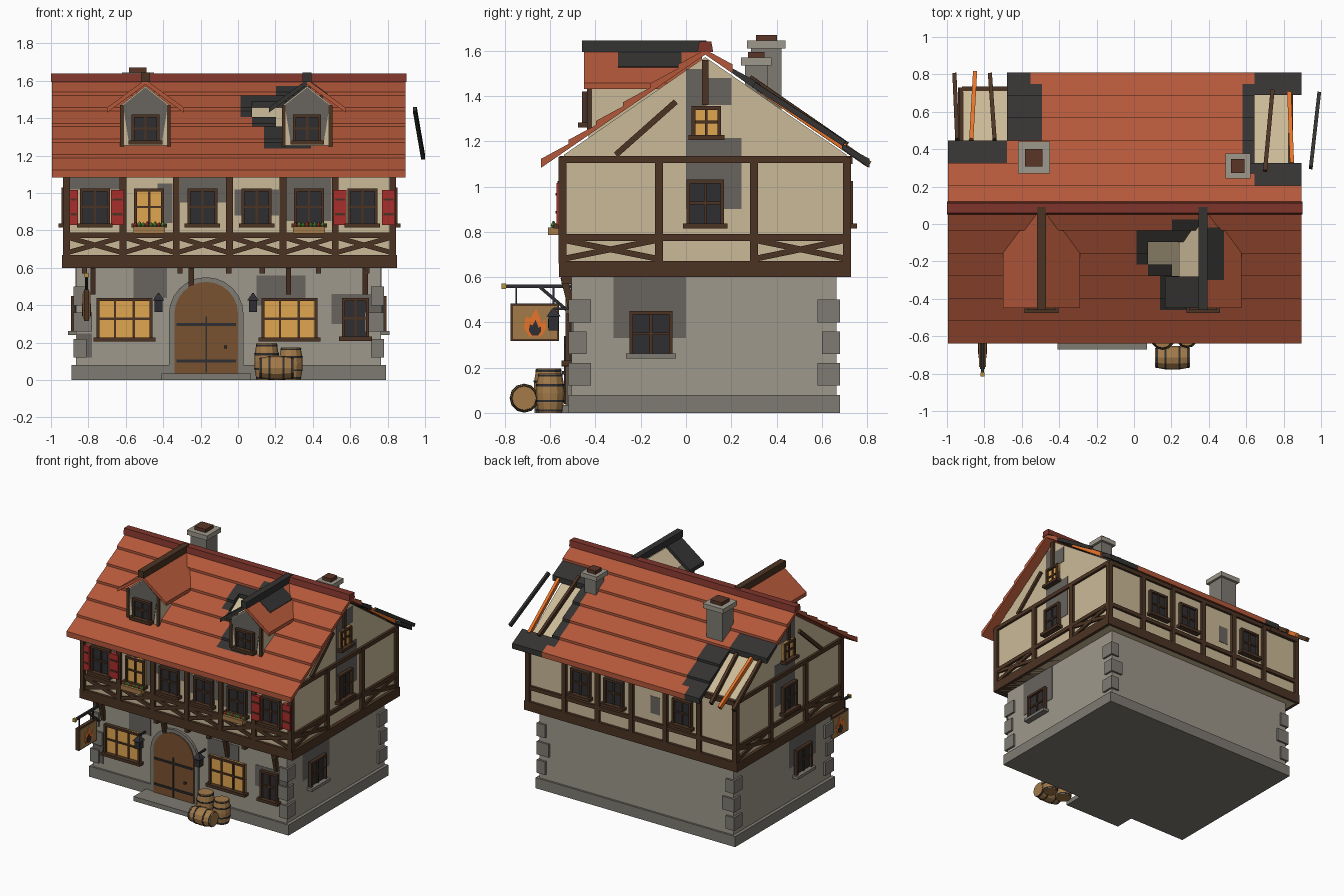
import bpy, bmesh, math
from mathutils import Vector, Matrix

if "Cube" in bpy.data.objects:
    bpy.data.objects.remove(bpy.data.objects["Cube"])

def mat(name, hexcol):
    m = bpy.data.materials.new(name)
    c = [int(hexcol[i:i + 2], 16) / 255 for i in (0, 2, 4)]
    m.diffuse_color = [((v + .055) / 1.055) ** 2.4 if v > .04 else v / 12.9 for v in c] + [1]
    m.use_nodes = True
    m.node_tree.nodes["Principled BSDF"].inputs["Base Color"].default_value = m.diffuse_color
    return m

STONE, TRIM, PLASTER = mat("stone", "9E988B"), mat("trim_stone", "7E7A72"), mat("plaster", "CBBA98")
TIMBER, TILE, RIDGE = mat("timber", "4C3424"), mat("tile", "B4583A"), mat("ridge", "7E352B")
CHAR, SOOT, GLASS = mat("char", "343332"), mat("soot", "68645F"), mat("glass", "2E2D30")
LIT, RED, DOOR = mat("lit_glass", "E0A650"), mat("red_paint", "A82E2C"), mat("door_wood", "7A5230")
OAK, IRON, EMBER = mat("oak", "A47B4A"), mat("iron", "2F2F33"), mat("ember", "E8742A")
LEAF, BRICK, GOLD = mat("leaf", "4E8A35"), mat("brick", "5A3527"), mat("brass", "B8923C")

def mesh(name, verts, faces, m):
    me = bpy.data.meshes.new(name)
    me.from_pydata([tuple(v) for v in verts], [], faces)
    bm = bmesh.new(); bm.from_mesh(me)
    bmesh.ops.recalc_face_normals(bm, faces=bm.faces)
    bm.to_mesh(me); bm.free()
    me.materials.append(m)
    ob = bpy.data.objects.new(name, me)
    bpy.context.collection.objects.link(ob)
    return ob

def prism(name, pts, axis, a, b, m):
    """Extrude a 2D outline along an axis from a to b."""
    put = {'x': lambda p, t: (t, p[0], p[1]), 'y': lambda p, t: (p[0], t, p[1]), 'z': lambda p, t: (p[0], p[1], t)}[axis]
    n = len(pts)
    sides = [(i, (i + 1) % n, (i + 1) % n + n, i + n) for i in range(n)]
    return mesh(name, [put(p, t) for t in (a, b) for p in pts], [tuple(range(n)), tuple(range(n, 2 * n))] + sides, m)

def box(name, x0, x1, y0, y1, z0, z1, m):
    return prism(name, [(x0, y0), (x1, y0), (x1, y1), (x0, y1)], 'z', z0, z1, m)

def beam(name, p, q, w, h, m):
    p, q = Vector(p), Vector(q)
    d = (q - p).normalized()
    s = d.cross(Vector((0, 0, 1)) if abs(d.z) < .99 else Vector((0, 1, 0))).normalized()
    u = s.cross(d)
    c = [s * w / 2 * i + u * h / 2 * j for i, j in ((-1, -1), (1, -1), (1, 1), (-1, 1))]
    return mesh(name, [e + k for e in (p, q) for k in c],
                [(0, 1, 2, 3), (4, 5, 6, 7)] + [(i, (i + 1) % 4, (i + 1) % 4 + 4, i + 4) for i in range(4)], m)

def lathe(name, rings, n, mx, m):
    v = [mx @ Vector((r * math.cos(2 * math.pi * i / n), r * math.sin(2 * math.pi * i / n), z)) for r, z in rings for i in range(n)]
    f = [(k * n + i, k * n + (i + 1) % n, k * n + n + (i + 1) % n, k * n + n + i) for k in range(len(rings) - 1) for i in range(n)]
    return mesh(name, v, f + [tuple(range(n)), tuple(range(len(v) - n, len(v)))], m)

# Wall planes: (normal axis, sign, position)
FRONT, BACK, RIGHT, LEFT = (1, -1, -.54), (1, 1, .71), (0, 1, .825), (0, -1, -.915)
GFRONT, GRIGHT, GLEFT = (1, -1, -.505), (0, 1, .765), (0, -1, -.865)

def on(pl, u, d, z):
    w = pl[2] + pl[1] * d
    return (u, w, z) if pl[0] == 1 else (w, u, z)

def pbox(name, pl, u0, u1, z0, z1, d, m, d0=-.01):
    a, b = on(pl, u0, d0, z0), on(pl, u1, d, z1)
    return box(name, min(a[0], b[0]), max(a[0], b[0]), min(a[1], b[1]), max(a[1], b[1]), z0, z1, m)

def window(pl, u, z0, z1, w, nx=2, nz=2, glass=GLASS, sill=TIMBER):
    h, f = w / 2, .016
    pbox("window_glass", pl, u - h, u + h, z0, z1, .012, glass)
    for s in (-1, 1):
        pbox("window_jamb", pl, u + s * h - f * (s > 0), u + s * h + f * (s < 0), z0, z1, .028, TIMBER)
    pbox("window_head", pl, u - h, u + h, z1 - f, z1, .028, TIMBER)
    pbox("window_sill", pl, u - h - .015, u + h + .015, z0 - .01, z0 + .012, .045, sill)
    for i in range(1, nx):
        x = u - h + w * i / nx
        pbox("window_mullion", pl, x - .006, x + .006, z0, z1, .02, TIMBER)
    for i in range(1, nz):
        z = z0 + (z1 - z0) * i / nz
        pbox("window_bar", pl, u - h, u + h, z - .006, z + .006, .02, TIMBER)

# Stone ground floor, plinth and corner blocks
box("plinth", -.89, .79, -.52, .68, 0, .08, TRIM)
box("ground_floor", -.865, .765, -.505, .665, .07, .61, STONE)
for sx, sy in ((-1, -1), (1, -1), (-1, 1), (1, 1)):
    cx, cy = (.78 if sx > 0 else -.88), (.68 if sy > 0 else -.52)
    for k, z in enumerate((.12, .26, .4)):
        lx = .1 if k == 1 else .07
        box("corner_block", *sorted((cx, cx - sx * lx)), *sorted((cy, cy - sy * (.1 if k != 1 else .08))), z, z + .1, TRIM)

# Upper floor with gables
RY, K = .085, .69
prism("upper_walls", [(-.54, .6), (.71, .6), (.71, 1.14), (RY, 1.572), (-.54, 1.14)], 'x', -.915, .825, PLASTER)
box("jetty_beam", -.94, .85, -.56, .73, .6, .67, TIMBER)
XP = [-.917, -.615, -.33, -.045, .24, .52, .827]
YP = [-.545, -.12, .3, .712]
for pl, ps in ((FRONT, XP), (BACK, XP), (RIGHT, YP), (LEFT, YP)):
    for p in ps:
        pbox("post", pl, p - .018, p + .018, .66, 1.13, .02, TIMBER)
    for z in (.76, 1.105):
        pbox("rail", pl, ps[0], ps[-1], z, z + .03, .018, TIMBER)
    for i, (a, b) in enumerate(zip(ps, ps[1:])):
        if pl is FRONT or (pl[0] == 0 and i != 1):
            beam("cross_brace", on(pl, a, .006, .68), on(pl, b, .006, .765), .02, .026, TIMBER)
            beam("cross_brace", on(pl, a, .005, .765), on(pl, b, .005, .68), .02, .026, TIMBER)

# Gable windows, braces and soot
for pl, g in ((RIGHT, GRIGHT), (LEFT, GLEFT)):
    window(pl, .085, .825, 1.03, .165)
    window(pl, .09, 1.215, 1.355, .13, glass=LIT)
    window(g, -.155, .25, .45, .19, sill=TRIM)
    pbox("king_post", pl, RY - .014, RY + .014, 1.36, 1.56, .018, TIMBER)
    beam("gable_brace", on(pl, -.31, .006, 1.14), on(pl, -.045, .006, 1.375), .022, .026, TIMBER)
    for a, b, c, d in ((0, .245, .9, 1.215), (0, .09, 1.215, 1.52), (.09, .2, 1.36, 1.48)):
        pbox("soot_patch", pl, a, b, c, d, .003, SOOT)
    pbox("soot_patch", g, -.32, 0, .33, .6, .003, SOOT)

# Front and back windows, shutters, flower boxes
XW = [-.765, -.475, -.19, .1, .38, .665]
for i, x in enumerate(XW):
    window(FRONT, x, .825, 1.025, .16, glass=LIT if i == 1 else GLASS)
    if i in (1, 3, 4):
        window(BACK, x, .825, 1.025, .16)
for a, b in ((-.9, -.855), (-.68, -.61), (.51, .58), (.77, .84)):
    pbox("shutter", FRONT, a, b, .83, 1.015, .032, RED)
    for z in (.88, .96):
        pbox("shutter_slat", FRONT, a + .008, b - .008, z, z + .012, .037, TIMBER)
for x in (-.475, .38):
    box("flower_box", x - .085, x + .085, -.61, -.56, .785, .82, OAK)
    for k in range(8):
        c = x - .073 + k * .021
        lathe("flower_plant", [(.005, .815), (.014, .828), (.004, .842 + .005 * (k % 2))], 5,
              Matrix.Translation((c, -.585, 0)), LEAF if k % 3 else RED)
for a, b, c, d in ((-.9, -.63, 1.02, 1.1), (-.31, -.06, .95, 1.1), (-.02, .22, .88, 1.02), (.26, .5, .85, 1.1), (-.43, -.35, .84, 1.05)):
    pbox("soot_patch", FRONT, a, b, c, d, .003, SOOT)
for a, b, c, d in ((-.56, -.38, .44, .6), (.1, .36, .4, .56), (.5, .77, .3, .46), (-.86, -.78, .12, .25)):
    pbox("soot_patch", GFRONT, a, b, c, d, .003, SOOT)
pbox("soot_patch", BACK, -.28, -.2, .85, .98, .003, SOOT)

# Ground floor front windows
window(GFRONT, -.607, .215, .44, .3, 3, glass=LIT)
window(GFRONT, .275, .215, .44, .3, 3, glass=LIT)
window(GFRONT, .628, .22, .44, .145)

# Arched door with surround and step
def arch(cx, r, z0, zs):
    return [(cx - r, z0)] + [(cx - r * math.cos(math.pi * i / 12), zs + r * math.sin(math.pi * i / 12)) for i in range(13)] + [(cx + r, z0)]
prism("door_surround", arch(-.17, .2, .03, .35), 'y', -.525, -.48, TRIM)
prism("door", arch(-.17, .17, .03, .355), 'y', -.532, -.48, DOOR)
box("door_seam", -.175, -.165, -.54, -.52, .04, .34, IRON)
for z in (.095, .29):
    box("door_strap", -.33, -.01, -.54, -.52, z, z + .014, IRON)
box("door_handle", -.075, -.06, -.548, -.52, .17, .185, IRON)
box("door_step", -.41, .07, -.67, -.5, 0, .035, TRIM)

# Joist ends and jetty brackets
for x in (-.82, -.31, -.05, .13, .43, .69):
    box("joist_end", x - .014, x + .014, -.55, -.49, .57, .605, TIMBER)
for x in (-.775, -.25, .27, .68):
    beam("jetty_bracket", (x, -.505, .46), (x, -.54, .6), .028, .03, TIMBER)

# Lanterns
for x in (-.425, .08):
    beam("lantern_arm", (x, -.5, .46), (x, -.585, .46), .012, .012, IRON)
    box("lantern_body", x - .022, x + .022, -.607, -.563, .365, .425, IRON)
    box("lantern_glow", x - .014, x + .014, -.609, -.561, .375, .415, GLASS)
    lathe("lantern_cap", [(.045, .425), (.008, .462)], 4, Matrix.Translation((x, -.585, 0)) @ Matrix.Rotation(math.pi / 4, 4, 'Z'), IRON)

# Hanging sign with painted flame
SX = -.81
beam("sign_pole", (SX, -.5, .56), (SX, -.8, .56), .016, .016, IRON)
beam("sign_stay", (SX, -.51, .44), (SX, -.65, .56), .014, .014, IRON)
box("sign_finial", SX - .012, SX + .012, -.815, -.795, .548, .572, GOLD)
box("sign_frame", SX - .014, SX + .014, -.775, -.56, .317, .483, TIMBER)
box("sign_board", SX - .018, SX + .018, -.765, -.57, .327, .473, OAK)
for y in (-.75, -.585):
    box("sign_chain", SX - .004, SX + .004, y - .004, y + .004, .48, .56, IRON)
fl = [(-.025, 0), (.025, 0), (.05, .035), (.045, .075), (.03, .06), (.005, .125), (-.02, .08), (-.04, .09), (-.05, .04)]
prism("painted_flame", [(-.667 + a, .337 + b) for a, b in fl], 'x', SX - .021, SX + .021, EMBER)
prism("flame_heart", [(-.667 + a * .55, .342 + b * .55) for a, b in fl], 'x', SX - .024, SX + .024, IRON)

# Barrels
def barrel(mx, r, h):
    lathe("barrel", [(r * .82, 0), (r * .95, h * .25), (r, h * .5), (r * .95, h * .75), (r * .82, h)], 12, mx, OAK)
    for t, k in ((.03, .86), (.27, .985), (.67, .985), (.91, .86)):
        lathe("barrel_hoop", [(r * k, h * t), (r * (k + .02), h * (t + .06))], 12, mx, IRON)
barrel(Matrix.Translation((.153, -.607, 0)), .066, .197)
barrel(Matrix.Translation((.283, -.6, 0)), .063, .175)
barrel(Matrix.Translation((.112, -.715, .065)) @ Matrix.Rotation(math.pi / 2, 4, 'Y'), .064, .188)

# Main roof: overlapping tile rows with burnt cells and holes, as (x0, x1, y0, y1)
HOLES = [(-1, -.67, .46, .82), (.64, .91, .32, .69), (.1, .34, -.22, -.08), (.2, .34, -.29, -.08)]
BURNT = [(-1, -.7, .33, .47), (-.68, -.58, .42, .82), (-.6, -.5, .45, .6), (-.6, -.5, .64, .76), (.57, .65, .3, .75), (.62, .91, .66, .82),
         (.5, .91, .25, .33), (.64, .91, .2, .33), (.03, .48, -.22, -.06), (.1, .48, -.3, -.03), (.17, .36, -.44, -.27), (.18, .36, -.1, .02)]
X0, X1, T, NX = -.995, .895, .725, 30
def inside(rects, x, y):
    return any(a < x < b and c < y < d for a, b, c, d in rects)
for s in (-1, 1):
    for j in range(12):
        t0, t1 = T * j / 12, T * (j + 1) / 12
        l0, l1 = (.022, .031) if j % 2 == 0 else (.031, .04)
        prof = [(RY + s * t, 1.583 - K * t + l) for t, l in ((t0, l0), (t1, l1), (t1, 0), (t0, 0))]
        y = RY + s * (t0 + t1) / 2
        kind = []
        for i in range(NX):
            x = X0 + (X1 - X0) * (i + .5) / NX
            kind.append(None if inside(HOLES, x, y) else CHAR if inside(BURNT, x, y) else TILE)
        i = 0
        while i < NX:
            k = i
            while k < NX and kind[k] == kind[i]:
                k += 1
            if kind[i]:
                prism("roof_tiles", prof, 'x', X0 + (X1 - X0) * i / NX, X0 + (X1 - X0) * k / NX, kind[i])
            i = k
prism("ridge_cap", [(.05, 1.595), (.12, 1.595), (.112, 1.64), (.058, 1.64)], 'x', -1, .9, RIDGE)

# Exposed and fallen rafters
def rafter(xa, ya, xb, yb, m, lift=.015):
    beam("rafter", (xa, ya, 1.583 - K * (ya - RY) + lift), (xb, yb, 1.583 - K * (yb - RY) + lift), .022, .03, m)
rafter(-.945, .45, -.96, .8, TIMBER)
rafter(-.87, .45, -.85, .81, EMBER)
rafter(-.745, .45, -.77, .8, TIMBER)
rafter(.7, .28, .74, .71, TIMBER, .03)
rafter(.845, .32, .83, .7, EMBER)
beam("fallen_rafter", (.945, .3, 1.45), (.99, .7, 1.19), .02, .026, CHAR)
box("wall_plate", -.92, -.67, .7, .735, 1.1, 1.135, TIMBER)

# Dormers
for c, burnt in ((-.495, False), (.37, True)):
    prism("dormer_body", [(c - .13, 1.2), (c + .13, 1.2), (c + .13, 1.47), (c, 1.572), (c - .13, 1.47)], 'y', -.43, .05, PLASTER)
    prism("dormer_soot", [(c - .09, 1.28), (c + .09, 1.28), (c + .12, 1.47), (c, 1.565), (c - .12, 1.47)], 'y', -.434, -.42, SOOT)
    for s in (-1, 1):
        box("dormer_post", c + s * .125 - .01, c + s * .125 + .01, -.438, -.415, 1.24, 1.47, TIMBER)
        prof = [(c, 1.607), (c + s * .205, 1.457), (c + s * .205, 1.43), (c, 1.58)]
        gone = burnt and s < 0
        prism("dormer_roof", prof, 'y', -.45, -.28 if gone else .07, CHAR if gone else TILE)
        if burnt and s > 0:
            at = lambda d, l: (c + d, 1.607 - .73 * d + l)
            prism("dormer_burn", [at(.02, -.01), at(.11, -.01), at(.11, .004), at(.02, .004)], 'y', -.3, -.02, CHAR)
    window((1, -1, -.432), c, 1.27, 1.42, .15)
    box("dormer_ridge", c - .024, c + .024, -.46, .09, 1.595, 1.645, CHAR if burnt else TIMBER)

# Chimneys
for x, y, h, top in ((-.535, .355, .085, 1.645), (.555, .31, .067, 1.57)):
    w = h - .018
    box("chimney", x - w, x + w, y - w, y + w, 1.3, top - .02, TRIM)
    box("chimney_cap", x - h, x + h, y - h, y + h, top - .035, top, STONE)
    box("chimney_pot", x - h * .55, x + h * .55, y - h * .55, y + h * .55, top - .01, top + .025, BRICK)
